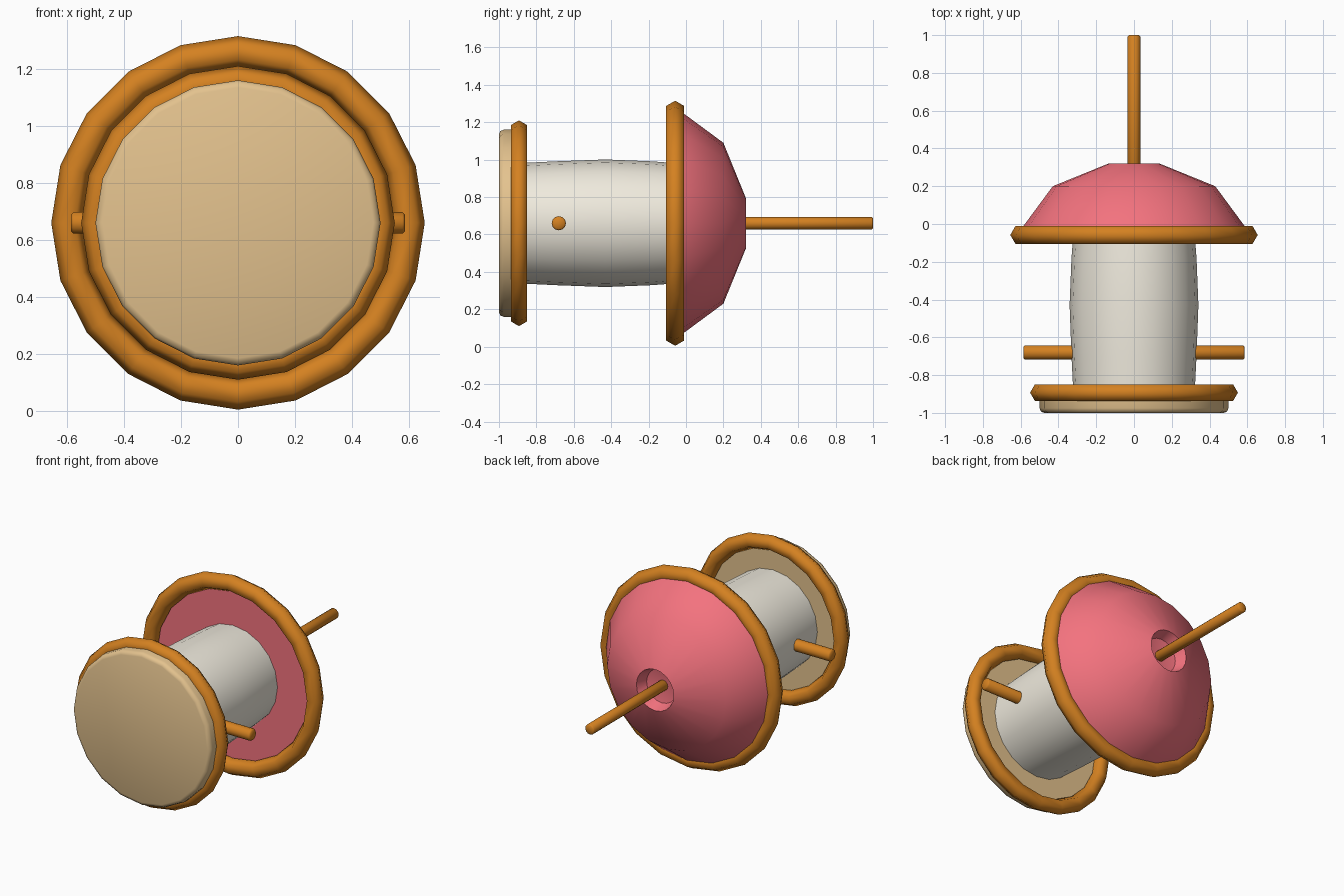
import bpy, bmesh
from math import pi, sin, cos, radians

if "Cube" in bpy.data.objects:
    bpy.data.objects.remove(bpy.data.objects["Cube"])

CZ = 0.66      # height of the main axis, which runs along y
SIDES = 20


def material(name, rgb):
    m = bpy.data.materials.new(name)
    m.diffuse_color = (*rgb, 1)
    m.use_nodes = True
    m.node_tree.nodes["Principled BSDF"].inputs["Base Color"].default_value = m.diffuse_color
    return m


ORANGE = material("orange", (0.66, 0.22, 0.015))
PINK = material("pink", (0.90, 0.17, 0.21))
TAN = material("tan", (0.77, 0.54, 0.27))
CREAM = material("cream", (0.87, 0.83, 0.73))


def lathe(name, profile, mat, sides=SIDES, axis="Y", loc=(0, 0, CZ), closed=False, angle=60):
    """Spin (radius, position) points around the y or x axis; radius 0 makes a pole."""
    bm = bmesh.new()
    rings = []
    for r, p in profile:
        ring = []
        for i in range(1 if r == 0 else sides):
            a = 2 * pi * i / sides
            co = (r * cos(a), p, r * sin(a))
            ring.append(bm.verts.new(co if axis == "Y" else (co[1], co[0], co[2])))
        rings.append(ring)
    pairs = list(zip(rings, rings[1:]))
    if closed:
        pairs.append((rings[-1], rings[0]))
    for a, b in pairs:
        for i in range(sides):
            j = (i + 1) % sides
            quad = [a[i % len(a)], a[j % len(a)], b[j % len(b)], b[i % len(b)]]
            bm.faces.new(list(dict.fromkeys(quad)))
    bmesh.ops.recalc_face_normals(bm, faces=bm.faces)
    mesh = bpy.data.meshes.new(name)
    bm.to_mesh(mesh)
    bm.free()
    ob = bpy.data.objects.new(name, mesh)
    ob.location = loc
    mesh.materials.append(mat)
    bpy.context.collection.objects.link(ob)
    bpy.ops.object.select_all(action="DESELECT")
    ob.select_set(True)
    bpy.context.view_layer.objects.active = ob
    bpy.ops.object.shade_smooth_by_angle(angle=radians(angle))
    return ob


def hoop(name, major, minor, y):
    section = [(major + minor * cos(pi * k / 3), y + minor * sin(pi * k / 3)) for k in range(6)]
    return lathe(name, section, ORANGE, closed=True, angle=70)


def rod(name, r, start, end, bevel, **kw):
    return lathe(name, [(0, start), (r - bevel, start), (r, start + bevel),
                        (r, end - bevel), (r - bevel, end), (0, end)], ORANGE, sides=12, **kw)


# Base plate with softened edge
lathe("base_plate", [(0, -1), (0.475, -1), (0.493, -0.993), (0.5, -0.975),
                     (0.5, -0.9), (0, -0.9)], TAN)

# Barrel-shaped seed container
lathe("container", [(0, -0.92), (0.32, -0.92), (0.331, -0.7), (0.341, -0.43),
                    (0.331, -0.18), (0.32, -0.04), (0, -0.04)], CREAM)

# Domed roof with a dimple at the peak
lathe("roof", [(0, -0.05), (0.6, -0.05), (0.585, -0.01), (0.43, 0.2), (0.135, 0.32),
               (0.11, 0.25), (0, 0.23)], PINK)

# Rims
hoop("roof_rim", 0.6, 0.055, -0.058)
hoop("base_rim", 0.5, 0.05, -0.893)

# Hanging rod and cross perch
rod("hanging_rod", 0.034, 0.15, 1.0, 0.007)
rod("perch", 0.038, -0.585, 0.585, 0.008, axis="X", loc=(0, -0.68, CZ))
